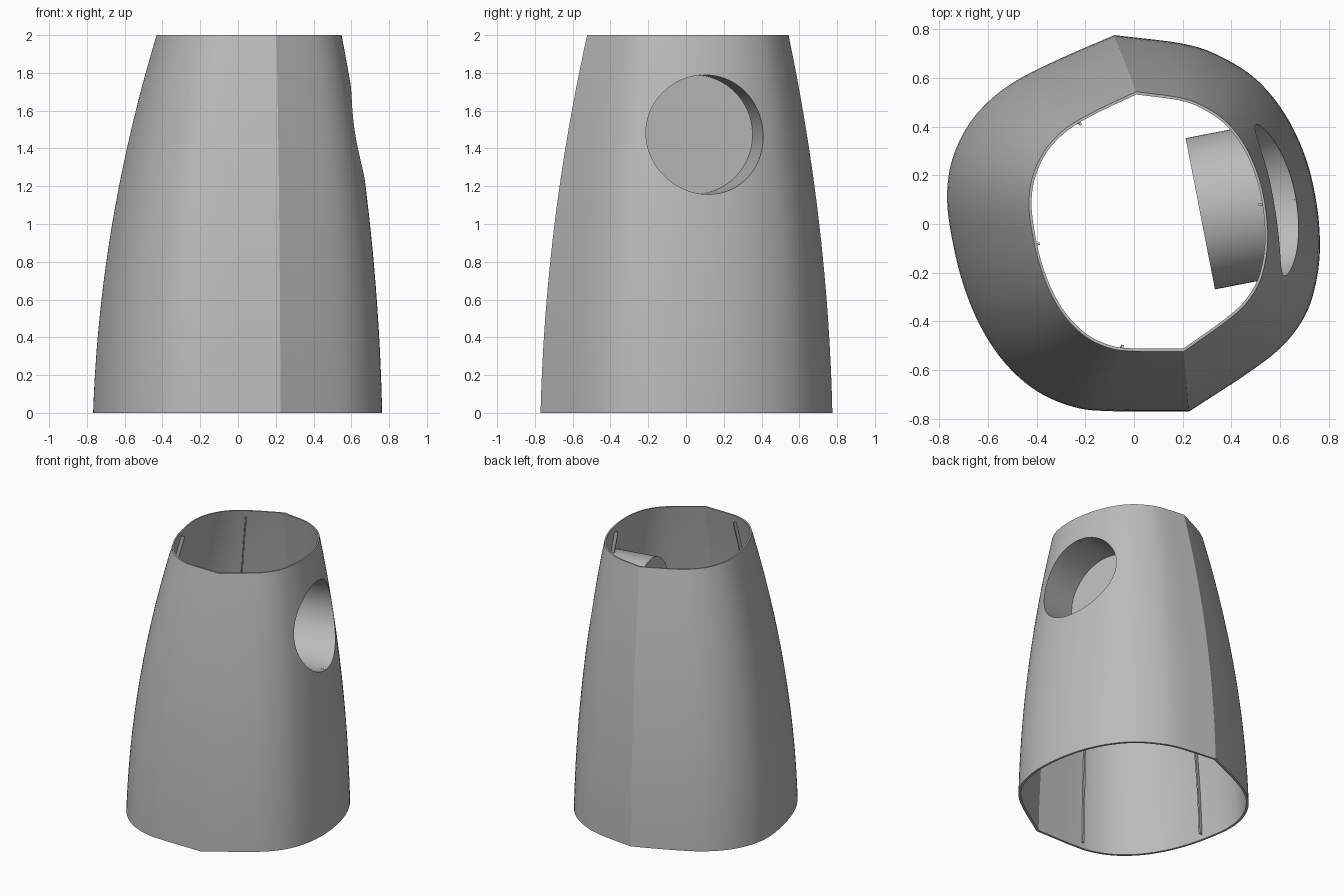
import bpy, bmesh, math
from mathutils import Vector
from mathutils.bvhtree import BVHTree

old = bpy.data.objects.get("Cube")
if old:
    bpy.data.objects.remove(old, do_unlink=True)

HEIGHT, WALL = 2.0, 0.014
grey = bpy.data.materials.new("plain grey")
grey.use_nodes = True
grey.diffuse_color = (0.5, 0.5, 0.5, 1)
grey.node_tree.nodes["Principled BSDF"].inputs["Base Color"].default_value = grey.diffuse_color

# Base outline, two halves that meet at a back and a front crease
east = [(-.08, .775), (.2, .74), (.35, .69), (.5, .595), (.62, .45), (.705, .27), (.75, .08),
        (.763, -.1), (.745, -.25), (.7, -.38), (.61, -.5), (.47, -.61), (.225, -.77)]
west = [(.225, -.77), (-.1, -.768), (-.25, -.75), (-.4, -.685), (-.53, -.57), (-.63, -.42),
        (-.7, -.25), (-.745, -.07), (-.767, .1), (-.75, .25), (-.69, .39), (-.6, .5),
        (-.48, .59), (-.3, .68), (-.08, .775)]


def smooth_path(points, steps=5):
    """Catmull-Rom through the points, without the last one."""
    p = [Vector(q) for q in points]
    p = [2 * p[0] - p[1]] + p + [2 * p[-1] - p[-2]]
    out = []
    for a, b, c, d in zip(p, p[1:], p[2:], p[3:]):
        for i in range(steps):
            t = i / steps
            out.append(b + (c - a) * t / 2 + (a - 2.5 * b + 2 * c - d / 2) * t * t
                       + (1.5 * (b - c) + (d - a) / 2) * t ** 3)
    return out


def place(p, z, inset=0.0):
    """Move a base outline point up the bulging taper."""
    t = 0.1 * z + 0.2 * z * z
    grow = 1 - inset / 0.65
    return Vector((p.x * (1 - 0.36 * t) * grow + 0.06 * t,
                   p.y * (1 - 0.31 * t) * grow + 0.008 * t, z))


def loft(name, rings, close=False, caps=""):
    """Skin a list of equal rings into an object."""
    bm = bmesh.new()
    rows = [[bm.verts.new(v) for v in ring] for ring in rings]
    pairs = list(zip(rows, rows[1:])) + ([(rows[-1], rows[0])] if close else [])
    for a, b in pairs:
        for i in range(len(a)):
            j = (i + 1) % len(a)
            bm.faces.new((a[i], a[j], b[j], b[i]))
    if "start" in caps:
        bm.faces.new(rows[0])
    if "end" in caps:
        bm.faces.new(rows[-1])
    bmesh.ops.recalc_face_normals(bm, faces=bm.faces[:])
    mesh = bpy.data.meshes.new(name)
    bm.to_mesh(mesh)
    bm.free()
    mesh.materials.append(grey)
    ob = bpy.data.objects.new(name, mesh)
    bpy.context.collection.objects.link(ob)
    return ob


def activate(ob):
    bpy.ops.object.select_all(action="DESELECT")
    ob.select_set(True)
    bpy.context.view_layer.objects.active = ob


def soften(ob):
    activate(ob)
    bpy.ops.object.shade_smooth_by_angle(angle=math.radians(20))


# Hollow tapered shell
outline = smooth_path(east) + smooth_path(west)
levels = [HEIGHT * i / 24 for i in range(25)]
outer = [[place(p, z) for p in outline] for z in levels]
inner = [[place(p, z, WALL) for p in outline] for z in reversed(levels)]
shell = loft("tapered_shell", outer + inner, close=True)
bm = bmesh.new()
bm.from_mesh(shell.data)
surface = BVHTree.FromBMesh(bm)
bm.free()

# Round side port: hole through the wall and a cup sunk behind it
axis = Vector((0.98, 0.19, 0)).normalized()
side = Vector((-axis.y, axis.x, 0))
floor_centre = Vector((0.272, 0.042, 1.473))
RADIUS = 0.316


def circle(centre, r, n=72):
    return [centre + r * (side * math.cos(a) + Vector((0, 0, math.sin(a))))
            for a in (math.tau * i / n for i in range(n))]


cutter = loft("port_cutter", [circle(floor_centre, RADIUS), circle(floor_centre + axis, RADIUS)],
              caps="start end")
cutter.hide_render = True
cut = shell.modifiers.new("port_hole", "BOOLEAN")
cut.operation, cut.solver, cut.object = "DIFFERENCE", "EXACT", cutter
activate(shell)
bpy.ops.object.modifier_apply(modifier=cut.name)
bpy.data.objects.remove(cutter, do_unlink=True)
soften(shell)

floor_ring = circle(floor_centre, RADIUS)
rim = [surface.ray_cast(p + axis, -axis)[0] - axis * WALL / 2 for p in floor_ring]
soften(loft("port_cup", [floor_ring, rim], caps="start"))


# Thin upright ribs on the inner wall
def rib(name, x, y, low, high, depth=0.03, half=0.005):
    inward = Vector((-x, -y, 0)).normalized()
    across = Vector((-inward.y, inward.x, 0)) * half
    rings = []
    for i in range(13):
        root = place(Vector((x, y)), low + (high - low) * i / 12, WALL / 2)
        tip = root + inward * depth
        rings.append([root - across, root + across, tip + across, tip - across])
    loft(name, rings, caps="start end")


rib("back_rib", -0.45, 0.607, 0.04, 1.95)
rib("right_rib", -0.73, -0.135, 0.04, 1.95)
rib("front_rib", -0.17, -0.765, 0.04, 1.95)
rib("left_rib_lower", 0.745, 0.11, 0.04, 1.16)
rib("left_rib_upper", 0.745, 0.11, 1.785, 1.95)
